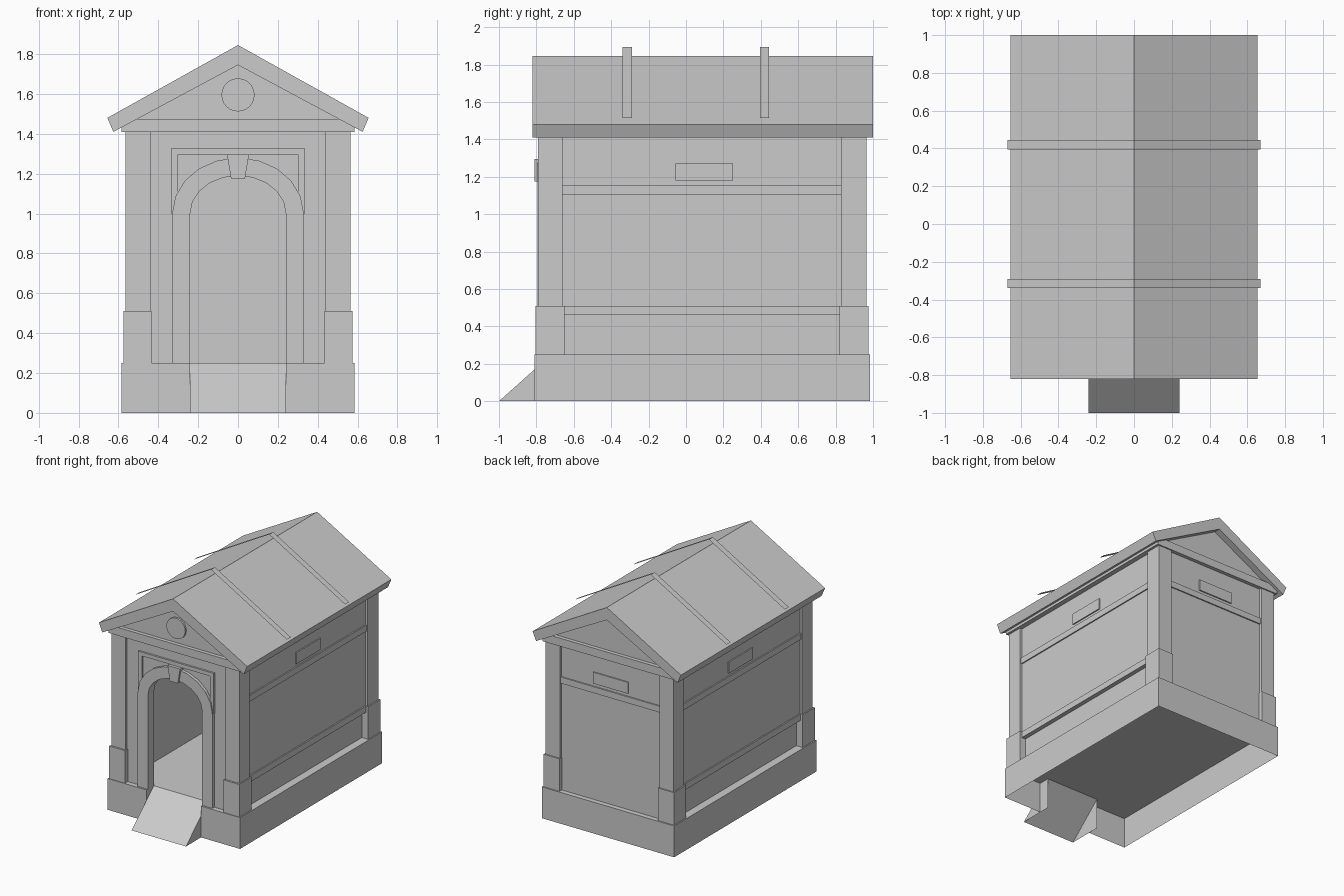
import bpy
import bmesh
import math

if "Cube" in bpy.data.objects:
    bpy.data.objects.remove(bpy.data.objects["Cube"], do_unlink=True)

stone = bpy.data.materials.new("grey_stone")
stone.use_nodes = True
GREY = (0.6, 0.6, 0.6, 1.0)
stone.diffuse_color = GREY
stone.node_tree.nodes["Principled BSDF"].inputs["Base Color"].default_value = GREY


def finish(name, bm, recalc=True):
    if recalc:
        bmesh.ops.recalc_face_normals(bm, faces=bm.faces)
    mesh = bpy.data.meshes.new(name)
    bm.to_mesh(mesh)
    bm.free()
    mesh.materials.append(stone)
    obj = bpy.data.objects.new(name, mesh)
    bpy.context.collection.objects.link(obj)
    return obj


def prism(name, outline, y0, y1):
    """Solid made from an (x, z) outline running from y0 to y1."""
    bm = bmesh.new()
    face = bm.faces.new([bm.verts.new((x, y0, z)) for x, z in outline])
    ext = bmesh.ops.extrude_face_region(bm, geom=[face], use_keep_orig=True)
    moved = [v for v in ext["geom"] if isinstance(v, bmesh.types.BMVert)]
    bmesh.ops.translate(bm, verts=moved, vec=(0, y1 - y0, 0))
    return finish(name, bm)


def box(name, x0, x1, y0, y1, z0, z1):
    return prism(name, [(x0, z0), (x1, z0), (x1, z1), (x0, z1)], y0, y1)


def arch(half, rise, steps=10):
    """Door outline: up one jamb, over the arch and down the other."""
    curve = [(half * math.cos(math.pi * i / steps),
              SPRING + rise * math.sin(math.pi * i / steps)) for i in range(steps + 1)]
    return [(half, FLOOR)] + curve + [(-half, FLOOR)]


FLOOR, SPRING, EAVE = 0.25, 1.0, 1.41
DOOR, SILL = 0.24, -0.72
SIDES = ((1, "left"), (-1, "right"))

# Hollow plinth with the floor as its top, notched for the ramp
bm = bmesh.new()
half = [(DOOR, SILL), (DOOR, -0.81), (0.585, -0.81), (0.585, 0.985)]
loop = half + [(-x, y) for x, y in reversed(half)]
top = [bm.verts.new((x, y, FLOOR)) for x, y in loop]
low = [bm.verts.new((x, y, 0)) for x, y in loop]
bm.faces.new(top)
for i in range(len(loop) - 1):
    bm.faces.new((low[i], low[i + 1], top[i + 1], top[i]))
finish("plinth", bm)

# Open-bottomed entrance ramp
bm = bmesh.new()
ends = []
for x in (-DOOR, DOOR):
    ends.append([bm.verts.new((x, y, z)) for y, z in ((-1, 0), (SILL, FLOOR), (SILL, 0))])
    bm.faces.new(ends[-1])
bm.faces.new((ends[0][0], ends[1][0], ends[1][1], ends[0][1]))
finish("ramp", bm)

# Side walls, mouldings and corner pilasters
for s, side in SIDES:
    box(side + "_wall", s * 0.47, s * 0.545, -0.75, 0.93, 0.46, EAVE)
    box(side + "_base_panel", s * 0.47, s * 0.52, -0.75, 0.93, FLOOR, 0.46)
    box(side + "_base_rail", s * 0.47, s * 0.555, -0.7, 0.88, 0.46, 0.51)
    box(side + "_band", s * 0.53, s * 0.555, -0.67, 0.84, 1.105, 1.155)
    box(side + "_plaque", s * 0.53, s * 0.555, -0.055, 0.25, 1.18, 1.27)
    for end, y0, y1, b0, b1 in (("front", -0.79, -0.66, -0.805, -0.65),
                                ("back", 0.83, 0.965, 0.82, 0.975)):
        box(f"{end}_{side}_pilaster", s * 0.44, s * 0.565, y0, y1, 0.51, EAVE)
        box(f"{end}_{side}_pilaster_base", s * 0.435, s * 0.575, b0, b1, FLOOR, 0.51)

# Back wall
box("back_wall", -0.5, 0.5, 0.89, 0.945, FLOOR, EAVE)
box("back_band", -0.44, 0.44, 0.93, 0.955, 1.105, 1.155)
box("back_plaque", -0.155, 0.155, 0.93, 0.955, 1.18, 1.27)

# Front wall with arched doorway and its trim
inner = arch(DOOR, 0.19)
outer = arch(0.33, 0.28)
prism("front_wall", [(0.5, FLOOR), (0.5, EAVE), (-0.5, EAVE), (-0.5, FLOOR)] + inner[::-1],
      -0.77, SILL)
prism("door_surround", outer + inner[::-1], -0.795, SILL)
prism("door_frame", [(0.335, SPRING), (0.335, 1.325), (-0.335, 1.325), (-0.335, SPRING),
                     (-0.3, SPRING), (-0.3, 1.295), (0.3, 1.295), (0.3, SPRING)], -0.785, -0.75)
prism("keystone", [(-0.035, 1.175), (0.035, 1.175), (0.055, 1.295), (-0.055, 1.295)],
      -0.81, -0.73)

# Entablature and gables
box("entablature", -0.585, 0.585, -0.8, 0.975, EAVE, 1.475)
prism("gables", [(-0.52, 1.47), (0.52, 1.47), (0, 1.75)], -0.77, 0.945)
prism("medallion", [(0.083 * math.cos(math.tau * i / 24), 1.595 + 0.083 * math.sin(math.tau * i / 24))
                    for i in range(24)], -0.785, -0.76)

# Pitched roof slab
prism("roof", [(0, 1.845), (0.655, 1.48), (0.625, EAVE), (0, 1.745),
               (-0.625, EAVE), (-0.655, 1.48)], -0.82, 1.0)

# Thin straps held just above the roof
for name, y0, y1 in (("front_roof_strap", -0.34, -0.29), ("back_roof_strap", 0.395, 0.445)):
    bm = bmesh.new()
    rows = [[bm.verts.new((x, y, z)) for y in (y0, y1)]
            for x, z in ((-0.67, 1.515), (0, 1.895), (0.67, 1.515))]
    for a, b in zip(rows, rows[1:]):
        bm.faces.new((a[0], b[0], b[1], a[1]))
    finish(name, bm, recalc=False)
